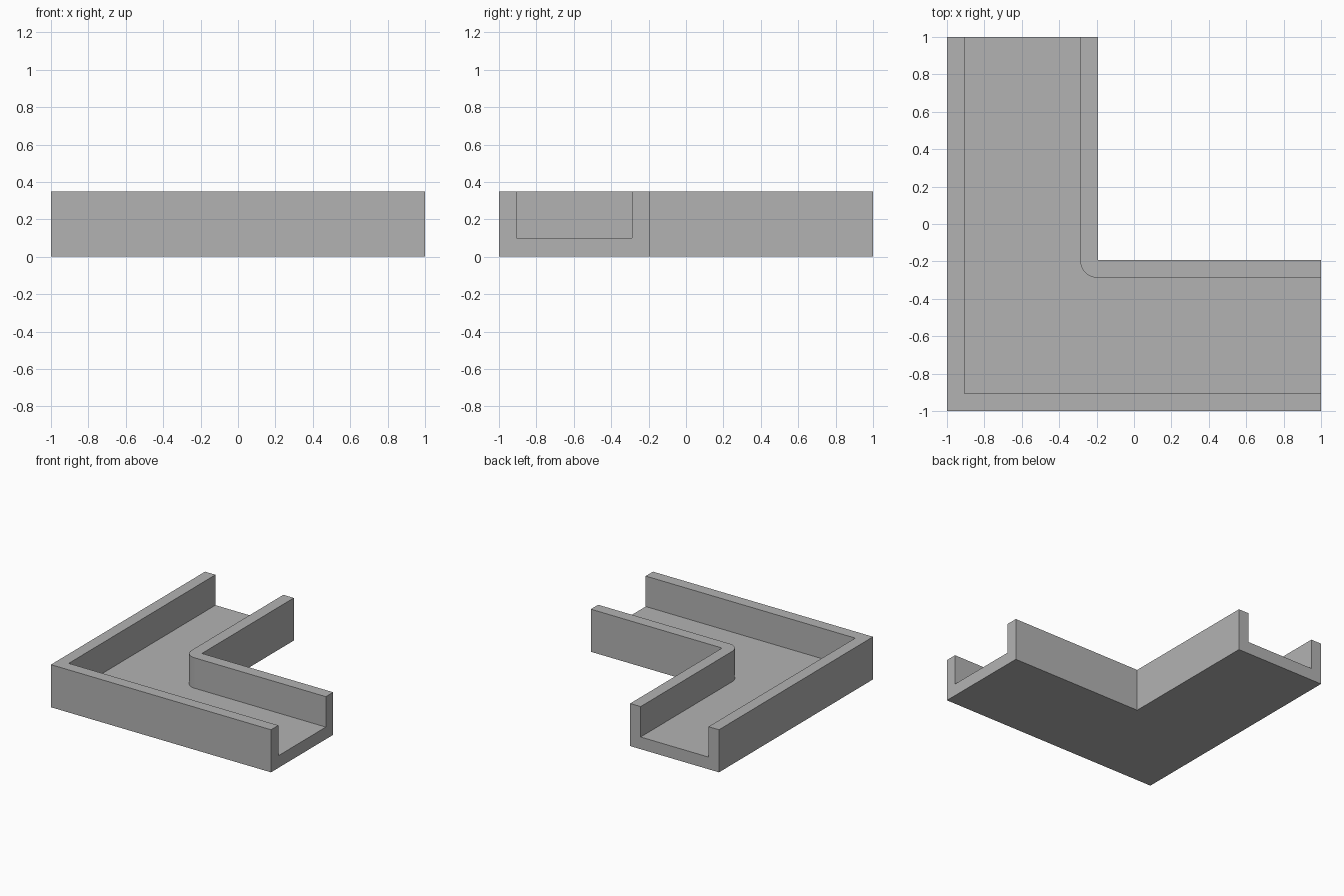
import bpy, bmesh
from math import cos, sin, pi, radians

cube = bpy.data.objects.get("Cube")
if cube:
    bpy.data.objects.remove(cube, do_unlink=True)

HEIGHT, FLOOR = 0.35, 0.10
OUTER, INNER = -1.0, -0.193      # outer and inner edges of the L
WALL = 0.095                     # wall thickness, also the corner radius

grey = bpy.data.materials.new("plain grey")
grey.use_nodes = True
grey.diffuse_color = (0.45, 0.45, 0.45, 1)
grey.node_tree.nodes["Principled BSDF"].inputs["Base Color"].default_value = grey.diffuse_color


def prism(name, outline, z0, z1):
    """Extrude a counter-clockwise outline from z0 to z1."""
    bm = bmesh.new()
    base = bm.faces.new([bm.verts.new((x, y, z0)) for x, y in outline])
    top = bmesh.ops.extrude_face_region(bm, geom=[base])["geom"]
    verts = [v for v in top if isinstance(v, bmesh.types.BMVert)]
    bmesh.ops.translate(bm, verts=verts, vec=(0, 0, z1 - z0))
    bmesh.ops.recalc_face_normals(bm, faces=bm.faces)
    mesh = bpy.data.meshes.new(name)
    bm.to_mesh(mesh)
    bm.free()
    mesh.materials.append(grey)
    obj = bpy.data.objects.new(name, mesh)
    bpy.context.collection.objects.link(obj)
    return obj


def l_outline(low, corner, end):
    """L shape with arms along +x and +y, around the given inner corner points."""
    return [(low, low), (end, low), (end, corner[0][1]), *corner,
            (corner[-1][0], end), (low, end)]


# Solid L-shaped body
body = prism("corner_channel", l_outline(OUTER, [(INNER, INNER)], 1.0), 0, HEIGHT)

# Channel cutter, with a rounded inner bend, running out through both open ends
steps = 10
bend = [(INNER - WALL * cos(a), INNER - WALL * sin(a))
        for a in (pi / 2 * (1 - i / steps) for i in range(steps + 1))]
cutter = prism("channel_cutter", l_outline(OUTER + WALL, bend, 1.2), FLOOR, HEIGHT + 0.2)
cutter.hide_render = True

cut = body.modifiers.new("channel", "BOOLEAN")
cut.operation = "DIFFERENCE"
cut.solver = "EXACT"
cut.object = cutter

bpy.ops.object.select_all(action="DESELECT")
body.select_set(True)
bpy.context.view_layer.objects.active = body
bpy.ops.object.modifier_apply(modifier=cut.name)
bpy.data.objects.remove(cutter, do_unlink=True)

# Smooth bend, sharp edges elsewhere
bpy.ops.object.shade_smooth_by_angle(angle=radians(30))
